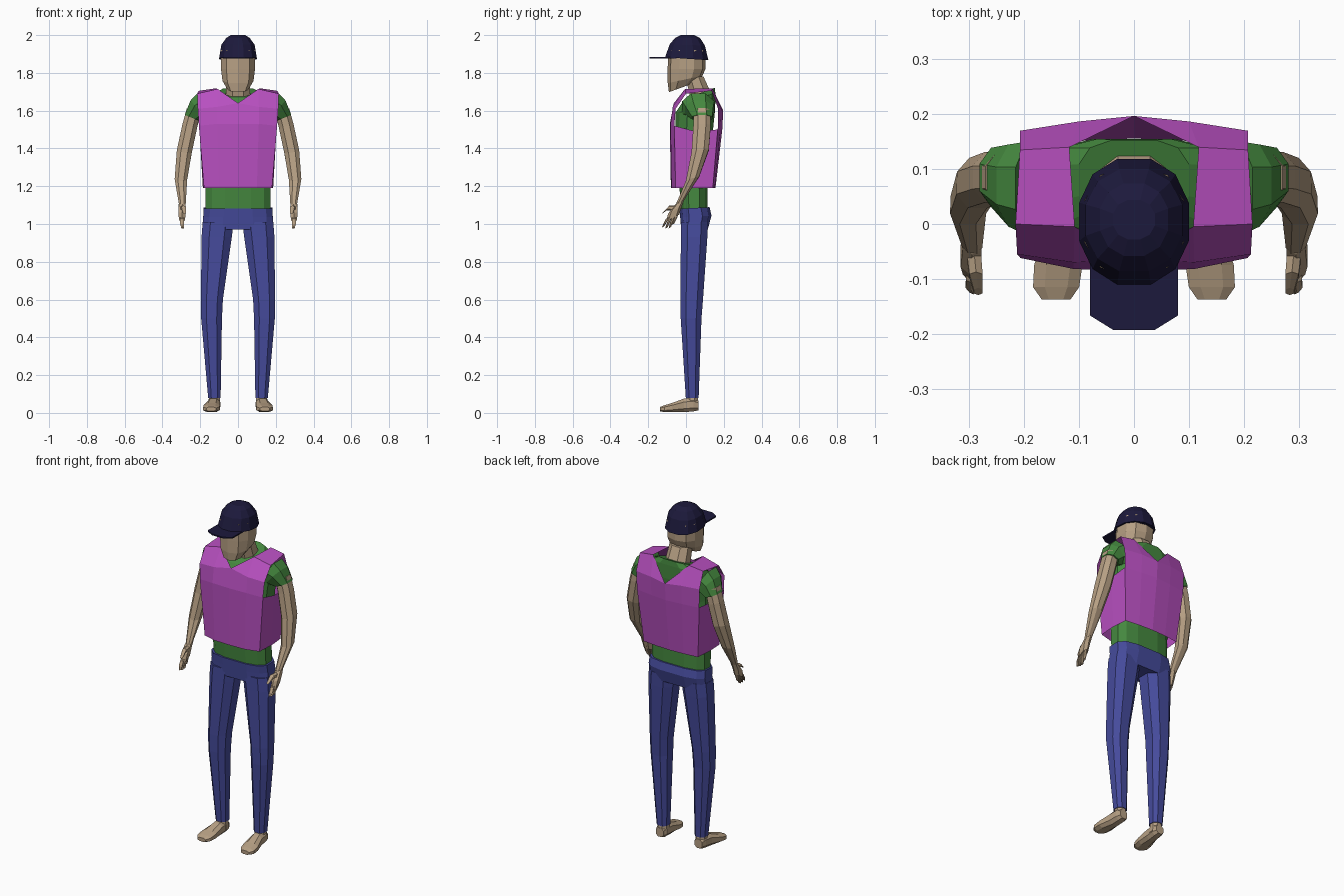
import bpy, bmesh, math
from mathutils import Vector, Euler

COLORS = {"skin": (.47, .35, .23), "vest": (.48, .08, .53), "shirt": (.06, .25, .05),
          "jeans": (.06, .07, .33), "cap": (.012, .01, .045)}
MATS = {}
for key, c in COLORS.items():
    MATS[key] = bpy.data.materials.new(key)
    MATS[key].diffuse_color = (*c, 1)


def make(name, verts, faces, mat, mirror=False):
    me = bpy.data.meshes.new(name)
    me.from_pydata([tuple(v) for v in verts], [], faces)
    bm = bmesh.new()
    bm.from_mesh(me)
    bmesh.ops.recalc_face_normals(bm, faces=bm.faces)
    bm.to_mesh(me)
    bm.free()
    ob = bpy.data.objects.new(name, me)
    bpy.context.collection.objects.link(ob)
    me.materials.append(MATS[mat])
    if mirror:
        ob.modifiers.new("mirror", 'MIRROR').use_clip = True
    return ob


def tube(name, stations, mat, n=8, p=1.0, mirror=False):
    """Loft n-sided rings; station = x, y, z, rx, ry, [tilt about x, tilt about y] in degrees."""
    sp = lambda v: math.copysign(abs(v) ** p, v)
    top = math.cos(math.pi / n) ** p
    verts, faces = [], []
    for s in stations:
        x, y, z, rx, ry, tx, ty = (list(s) + [0, 0])[:7]
        rot = Euler((math.radians(tx), math.radians(ty), 0))
        for i in range(n):
            a = 2 * math.pi * (i + .5) / n
            v = Vector((rx * sp(math.cos(a)) / top, ry * sp(math.sin(a)) / top, 0))
            v.rotate(rot)
            verts.append(v + Vector((x, y, z)))
    for r in range(len(stations) - 1):
        for i in range(n):
            j = (i + 1) % n
            faces.append((r * n + i, r * n + j, r * n + n + j, r * n + n + i))
    faces += [tuple(range(n)), tuple(range(len(verts) - n, len(verts)))]
    return make(name, verts, faces, mat, mirror)


# Head and neck
tube("head", [(0, -.03, 1.72, .055, .062, 20), (0, -.005, 1.765, .082, .09, 12),
              (0, .003, 1.82, .09, .096), (0, .005, 1.92, .09, .096)], "skin", 10, .8)
tube("neck", [(0, .085, 1.63, .08, .06), (0, .075, 1.69, .065, .055, 12),
              (0, .045, 1.78, .06, .048)], "skin", 8, .9)

# Cap crown and brim
tube("cap_crown", [(0, .004, 1.875, .1, .115, -4), (0, .007, 1.948, .088, .093, -2),
                   (0, .008, 1.985, .062, .066), (0, .008, 2, .038, .036)], "cap", 12, .9)
outline = [(.08, -.05), (.08, -.167), (.038, -.193), (-.038, -.193), (-.08, -.167), (-.08, -.05)]
make("cap_brim", [(x, y, z) for z in (1.876, 1.884) for x, y in outline],
     [tuple(range(6)), tuple(range(6, 12))] +
     [(i, (i + 1) % 6, (i + 1) % 6 + 6, i + 6) for i in range(6)], "cap")

# Shirt body with slanted collar
tube("shirt_body", [(0, .045, 1.05, .172, .07), (0, .04, 1.2, .172, .075),
                    (0, .043, 1.5, .185, .1), (0, .05, 1.6, .195, .105, 5),
                    (0, .07, 1.67, .165, .088, 14), (0, .08, 1.695, .1, .078, 20)],
     "shirt", 12, .7)
tube("sleeve", [(.18, .065, 1.615, .085, .085, 0, -65), (.21, .07, 1.605, .064, .075, 0, -50),
                (.243, .085, 1.562, .042, .054, 0, -22)], "shirt", 8, .9, True)

# Vest: profiles running from front hem over the shoulder to the back hem
outer = [(.18, -.055, 1.19), (.207, -.062, 1.52), (.213, -.055, 1.61), (.216, 0, 1.69),
         (.208, .135, 1.705), (.208, .17, 1.61), (.204, .168, 1.5), (.178, .142, 1.19)]
inner = [(.1, -.077, 1.19), (.11, -.082, 1.53), (.11, -.07, 1.62), (.108, -.005, 1.715),
         (.118, .14, 1.718), (.1, .187, 1.61), (.1, .182, 1.5), (.09, .152, 1.19)]
center = [(0, -.08, 1.19), (0, -.086, 1.53), (0, -.064, 1.64), (0, .197, 1.6),
          (0, .192, 1.5), (0, .156, 1.19)]
side = [(.186, .05, 1.19), (.202, .05, 1.49)]
F = [(i, i + 1, i + 9, i + 8) for i in range(7)]
F += [(8, 9, 17, 16), (9, 10, 18, 17), (10, 11, 18), (12, 13, 19),
      (13, 14, 20, 19), (14, 15, 21, 20), (0, 1, 23, 22), (22, 23, 6, 7)]
make("vest", outer + inner + center + side, F, "vest", True)

# Bare arms and hands
tube("arm", [(.235, .085, 1.6, .038, .045, 0, -20), (.255, .085, 1.52, .04, .046, 0, -14),
             (.284, .075, 1.385, .04, .046, 8, -12), (.302, .035, 1.24, .033, .037, 18, -5),
             (.295, -.035, 1.11, .018, .022, 25, 5)], "skin", 8, .9, True)
tube("palm", [(.295, -.033, 1.115, .017, .022, 25), (.297, -.058, 1.075, .019, .036, 28),
              (.296, -.072, 1.03, .016, .036, 28)], "skin", 6, .8, True)
for k in range(4):
    y, z = -.098 + .018 * k, 1.022 + .009 * k
    drop = (.038, .052, .06, .05)[k]
    tube("finger", [(.296, y, z + .01, .01, .009, 28), (.297, y - .014, z - drop * .5, .01, .009, 28),
                    (.293, y - .024, z - drop, .007, .006, 28)], "skin", 6, 1, True)
tube("thumb", [(.292, -.055, 1.085, .013, .015, 60), (.288, -.095, 1.085, .012, .013, 60),
               (.284, -.123, 1.06, .008, .009, 50)], "skin", 6, 1, True)

# Jeans: hips and legs
tube("jeans_hips", [(0, .045, 1.085, .182, .08, 3), (0, .052, 1.04, .184, .083, 3),
                    (0, .045, .97, .187, .07)], "jeans", 12, .65)
tube("jeans_leg", [(.105, .045, 1.01, .082, .072), (.113, .043, .93, .08, .07),
                   (.138, .03, .6, .058, .06), (.14, .027, .5, .055, .055),
                   (.125, .033, .08, .033, .034)], "jeans", 8, .8, True)

# Feet: sections from heel to toe, with short ankle
tube("ankle", [(.125, .033, .03, .033, .033), (.125, .033, .1, .028, .03)], "skin", 8, 1, True)
tube("foot", [(.127, .066, .04, .024, .026, 90), (.127, .04, .044, .033, .036, 90),
              (.13, -.01, .04, .034, .036, 90), (.138, -.075, .028, .044, .024, 90),
              (.142, -.115, .022, .042, .018, 90), (.142, -.138, .02, .026, .011, 90)],
     "skin", 8, .8, True)
